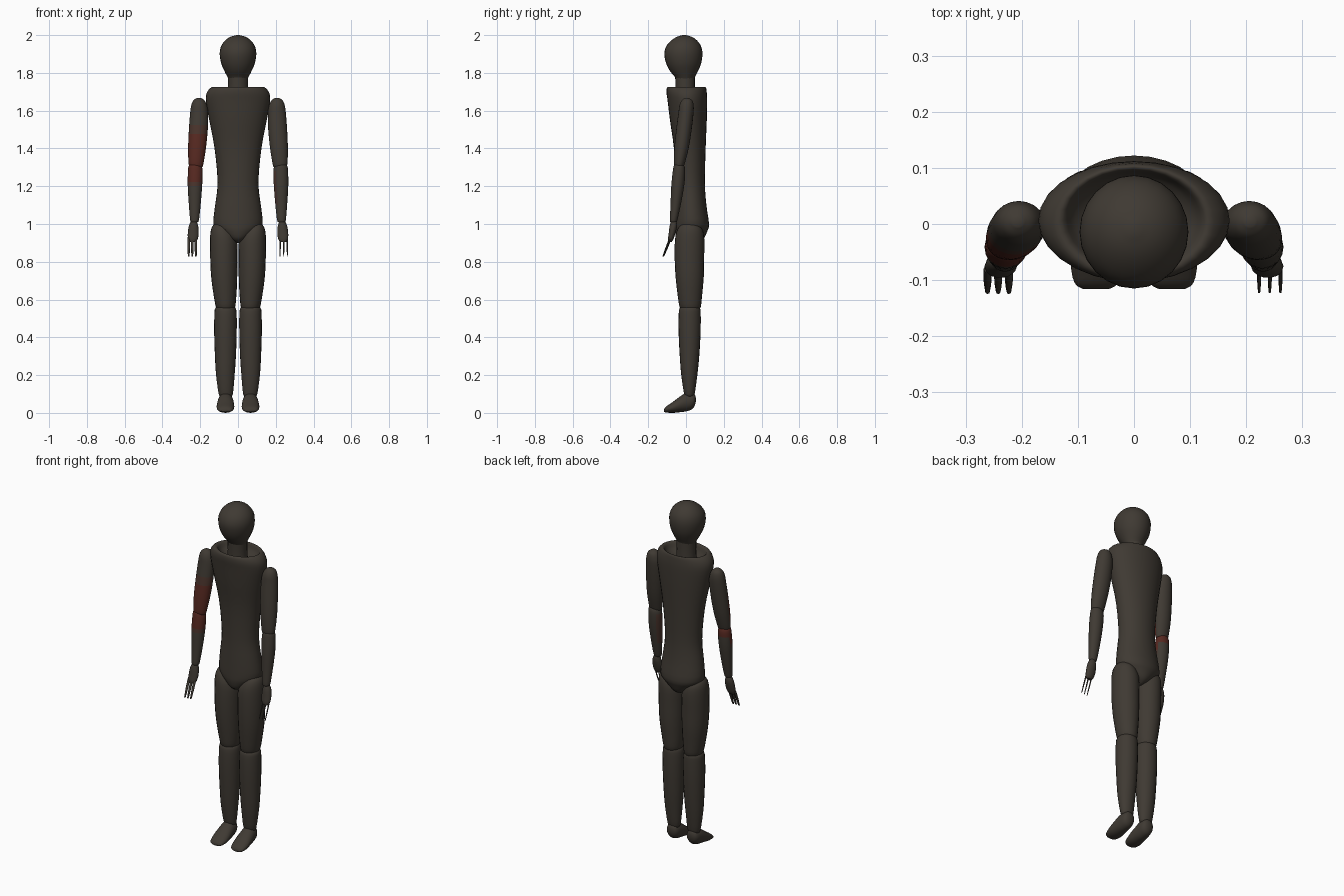
import bpy, bmesh, math
from mathutils import Vector


def material(name, rgb):
    m = bpy.data.materials.new(name)
    m.diffuse_color = (*rgb, 1)
    return m


BROWN = material("dark brown", (0.050, 0.042, 0.033))
RED = material("dark red", (0.095, 0.022, 0.015))
DIM = material("reddish brown", (0.068, 0.034, 0.025))


def smooth_rings(rings, steps):
    """Catmull-Rom interpolation between the given cross-sections."""
    out = []
    n = len(rings)
    for i in range(n - 1):
        p = [rings[max(0, min(n - 1, i + k))] for k in (-1, 0, 1, 2)]
        for s in range(steps):
            t = s / steps
            out.append([0.5 * (2 * b + (c - a) * t + (2 * a - 5 * b + 4 * c - d) * t * t
                               + (3 * b - a - 3 * c + d) * t ** 3) for a, b, c, d in zip(*p)])
    return out + [list(rings[-1])]


def loft(name, rings, side=1, along="z", steps=3, segs=20, paint=None, angle=50):
    """Skin elliptical rings (position, x0, x1, v0, v1); v is y, or z when lofted along y."""
    bm = bmesh.new()
    loops = []
    for pos, x0, x1, v0, v1 in smooth_rings(rings, steps):
        loop = []
        for k in range(segs):
            a = math.tau * k / segs
            x = side * ((x0 + x1) / 2 + (x1 - x0) / 2 * math.cos(a))
            v = (v0 + v1) / 2 + (v1 - v0) / 2 * math.sin(a)
            loop.append(bm.verts.new((x, v, pos) if along == "z" else (x, pos, v)))
        loops.append(loop)
    for lo, hi in zip(loops, loops[1:]):
        for k in range(segs):
            j = (k + 1) % segs
            bm.faces.new((lo[k], lo[j], hi[j], hi[k]))
    bm.faces.new(loops[0])
    bm.faces.new(loops[-1])
    bmesh.ops.recalc_face_normals(bm, faces=bm.faces)
    bm.normal_update()
    if paint:
        for f in bm.faces:
            f.material_index = paint(f.calc_center_median(), f.normal)
    mesh = bpy.data.meshes.new(name)
    bm.to_mesh(mesh)
    bm.free()
    for m in (BROWN, RED, DIM):
        mesh.materials.append(m)
    ob = bpy.data.objects.new(name, mesh)
    bpy.context.collection.objects.link(ob)
    bpy.ops.object.select_all(action="DESELECT")
    ob.select_set(True)
    bpy.context.view_layer.objects.active = ob
    bpy.ops.object.shade_smooth_by_angle(angle=math.radians(angle))
    return ob


# Torso with a hollow collar at the top
loft("torso", [(z, -w, w, y0, y1) for z, w, y0, y1 in [
    (0.90, 0.01, -0.01, 0.06), (0.92, 0.05, -0.045, 0.092), (0.96, 0.10, -0.058, 0.112),
    (1.00, 0.13, -0.060, 0.122), (1.10, 0.121, -0.058, 0.108), (1.22, 0.108, -0.056, 0.100),
    (1.40, 0.124, -0.064, 0.104), (1.55, 0.152, -0.085, 0.110), (1.65, 0.170, -0.097, 0.112),
    (1.695, 0.165, -0.103, 0.110), (1.722, 0.143, -0.100, 0.106), (1.722, 0.125, -0.085, 0.097),
    (1.69, 0.105, -0.072, 0.085), (1.66, 0.06, -0.05, 0.05)]], segs=28)

# Neck and head
loft("neck", [(1.64, -0.058, 0.058, -0.055, 0.05), (1.72, -0.053, 0.053, -0.055, 0.047),
              (1.79, -0.053, 0.053, -0.058, 0.047)])
loft("head", [(z, -w, w, y0, y1) for z, w, y0, y1 in [
    (1.755, 0.045, -0.048, 0.04), (1.78, 0.057, -0.06, 0.048), (1.81, 0.072, -0.085, 0.064),
    (1.85, 0.089, -0.105, 0.08), (1.90, 0.097, -0.115, 0.087), (1.94, 0.090, -0.105, 0.080),
    (1.97, 0.070, -0.08, 0.06), (1.99, 0.042, -0.05, 0.033), (2.0, 0.008, -0.018, 0.0)]], segs=24)


# Red patches: front of one upper arm, around the elbow, and a faint inner strip on the other forearm
def upper_paint(c, n):
    if c.x > 0 or c.z > 1.52 or n.y > 0.15:
        return 0
    return 2 if c.z > 1.47 else 1


def fore_paint(c, n):
    if c.x > 0:
        return 2 if n.x < -0.6 and 1.1 < c.z < 1.28 else 0
    if c.z > 1.27:
        return 1
    if c.z > 1.2 and n.y < 0.3:
        return 1 if c.z > 1.225 else 2
    return 0


def finger(name, side, x, r):
    loft(name, [(0.828, x - r * 0.6, x + r * 0.6, -0.122 - r * 0.4, -0.122 + r * 0.8),
                (0.875, x - r, x + r, -0.102 - r, -0.102 + r),
                (0.93, x - r, x + r, -0.080 - r, -0.080 + r)], side, steps=2, segs=8)


for side, label in ((-1, "right"), (1, "left")):
    # Arm
    loft(label + "_upper_arm", [
        (1.30, 0.190, 0.250, -0.055, -0.015), (1.315, 0.184, 0.261, -0.064, -0.008),
        (1.40, 0.170, 0.264, -0.062, 0.014), (1.50, 0.160, 0.260, -0.052, 0.030),
        (1.59, 0.158, 0.253, -0.040, 0.040), (1.63, 0.165, 0.247, -0.034, 0.040),
        (1.655, 0.178, 0.236, -0.022, 0.032), (1.668, 0.198, 0.216, -0.005, 0.012)],
        side, steps=4, paint=upper_paint)
    loft(label + "_forearm", [
        (1.01, 0.215, 0.245, -0.080, -0.052), (1.02, 0.207, 0.253, -0.085, -0.046),
        (1.10, 0.198, 0.260, -0.082, -0.028), (1.20, 0.190, 0.266, -0.078, -0.010),
        (1.28, 0.187, 0.265, -0.070, -0.004), (1.31, 0.194, 0.260, -0.064, -0.010),
        (1.318, 0.205, 0.248, -0.055, -0.02)], side, steps=4, paint=fore_paint)
    loft(label + "_hand", [
        (0.905, 0.222, 0.256, -0.094, -0.076), (0.92, 0.213, 0.264, -0.096, -0.066),
        (0.95, 0.208, 0.266, -0.092, -0.056), (0.99, 0.211, 0.260, -0.087, -0.047),
        (1.02, 0.220, 0.246, -0.078, -0.052)], side, segs=14)
    for i in range(3):
        finger(f"{label}_finger_{i + 1}", side, 0.223 + 0.019 * i, 0.007 if side < 0 else 0.0035)

    # Leg
    loft(label + "_thigh", [
        (0.545, 0.025, 0.105, -0.020, 0.065), (0.56, 0.015, 0.117, -0.034, 0.078),
        (0.63, 0.008, 0.130, -0.045, 0.086), (0.72, 0.004, 0.142, -0.055, 0.094),
        (0.82, 0.003, 0.147, -0.060, 0.096), (0.92, 0.006, 0.148, -0.058, 0.097),
        (0.97, 0.030, 0.143, -0.045, 0.087), (0.995, 0.055, 0.130, -0.025, 0.065),
        (1.003, 0.075, 0.110, 0.0, 0.04)], side)
    loft(label + "_shin", [
        (0.085, 0.040, 0.090, 0.000, 0.038), (0.10, 0.027, 0.102, -0.010, 0.046),
        (0.20, 0.018, 0.116, -0.025, 0.060), (0.30, 0.011, 0.122, -0.033, 0.070),
        (0.42, 0.007, 0.126, -0.039, 0.077), (0.52, 0.007, 0.125, -0.039, 0.078),
        (0.555, 0.013, 0.120, -0.033, 0.074), (0.568, 0.03, 0.10, -0.015, 0.055)], side)
    loft(label + "_foot", [
        (-0.116, 0.045, 0.090, 0.006, 0.018), (-0.105, 0.028, 0.106, 0.002, 0.034),
        (-0.07, 0.020, 0.113, 0.0, 0.058), (-0.03, 0.021, 0.111, 0.004, 0.088),
        (0.0, 0.024, 0.107, 0.008, 0.105), (0.03, 0.028, 0.102, 0.018, 0.106),
        (0.046, 0.038, 0.092, 0.038, 0.098), (0.052, 0.055, 0.075, 0.06, 0.08)],
        side, along="y", segs=16)
